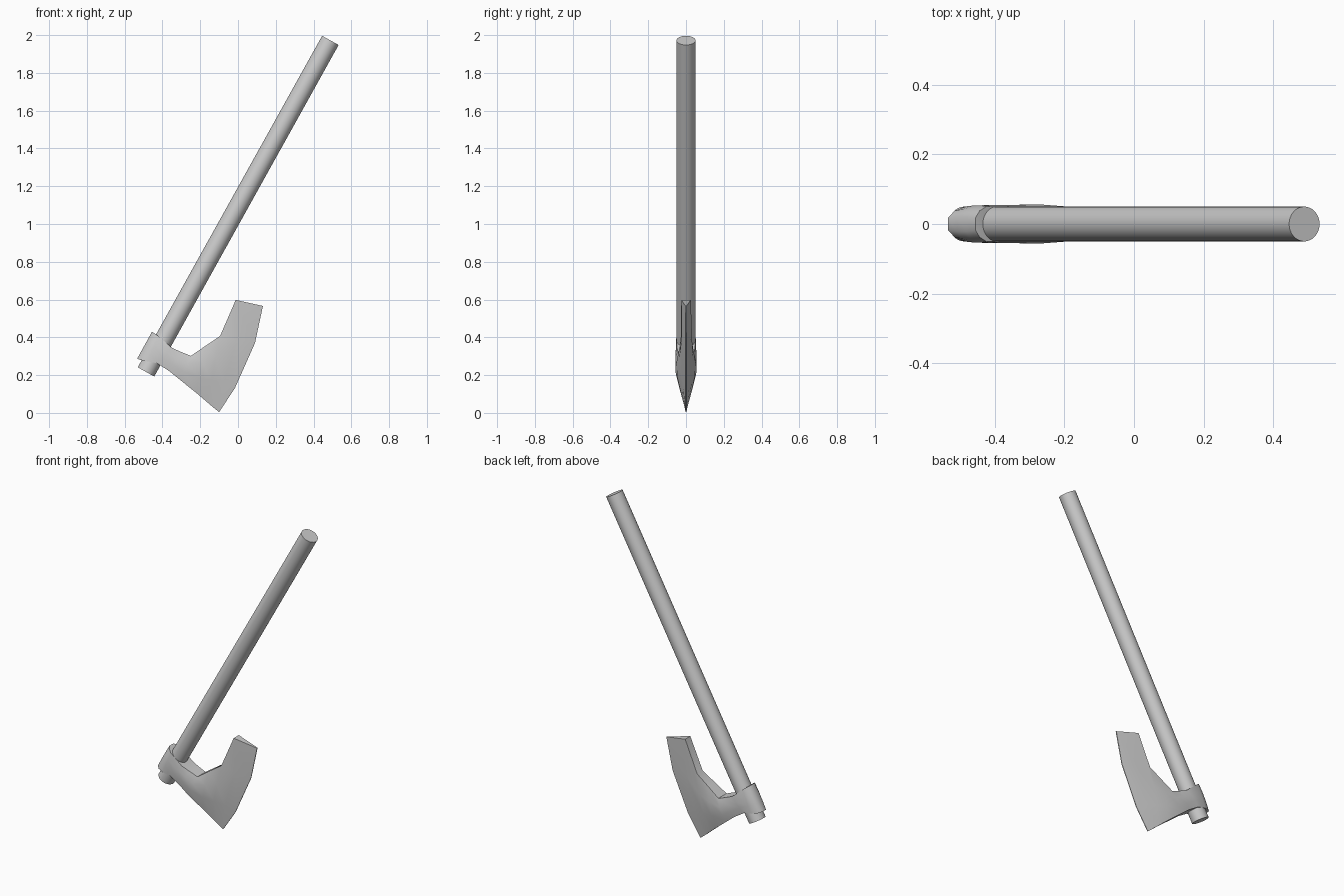
import bpy, bmesh, math
from mathutils import Vector

if "Cube" in bpy.data.objects:
    bpy.data.objects.remove(bpy.data.objects["Cube"])


def finish(bm, name, angle):
    bmesh.ops.recalc_face_normals(bm, faces=bm.faces)
    me = bpy.data.meshes.new(name)
    bm.to_mesh(me)
    bm.free()
    ob = bpy.data.objects.new(name, me)
    bpy.context.collection.objects.link(ob)
    bpy.ops.object.select_all(action='DESELECT')
    ob.select_set(True)
    bpy.context.view_layer.objects.active = ob
    bpy.ops.object.shade_smooth_by_angle(angle=math.radians(angle))
    return ob


# Handle: one long slanted pole through the eye of the head
start, end = Vector((-0.487, 0, 0.217)), Vector((0.489, 0, 1.972))
axis = end - start
bm = bmesh.new()
bmesh.ops.create_cone(bm, cap_ends=True, segments=32, radius1=0.05,
                      radius2=0.05, depth=axis.length)
bmesh.ops.rotate(bm, verts=bm.verts,
                 matrix=axis.to_track_quat('Z', 'Y').to_matrix())
bmesh.ops.translate(bm, verts=bm.verts, vec=(start + end) / 2)
finish(bm, "handle", 40)


# Axe head: loft from the poll to the cutting edge
def line(top, bottom):
    t, b = Vector(top), Vector(bottom)
    return [t.lerp(b, i / 3) for i in range(4)]


# each station: four points (x, z) top to bottom, then their half thickness
stations = [
    (line((-0.455, 0.43), (-0.534, 0.287)), (.018, .022, .022, .018)),
    (line((-0.443, 0.422), (-0.515, 0.28)), (.038, .042, .042, .038)),
    (line((-0.423, 0.407), (-0.48, 0.273)), (.051, .053, .053, .051)),
    (line((-0.349, 0.344), (-0.43, 0.263)), (.048, .055, .055, .050)),
    (line((-0.30, 0.322), (-0.365, 0.222)), (.042, .055, .055, .048)),
    (line((-0.249, 0.302), (-0.307, 0.175)), (.040, .056, .056, .046)),
    (line((-0.175, 0.353), (-0.22, 0.105)), (.033, .050, .046, .028)),
    (line((-0.095, 0.407), (-0.165, 0.058)), (.027, .036, .032, .015)),
    ([(-0.012, 0.598), (-0.005, 0.385), (-0.075, 0.165), (-0.13, 0.028)],
     (.025, .023, .019, .007)),
    ([(0.132, 0.566), (0.09, 0.37), (-0.016, 0.132), (-0.10, 0.004)],
     (.003, .002, .002, .002)),
]
bm = bmesh.new()
rings = []
for pts, half in stations:
    front = [bm.verts.new((p[0], -h, p[1])) for p, h in zip(pts, half)]
    back = [bm.verts.new((p[0], h, p[1])) for p, h in zip(pts, half)]
    rings.append(front + back[::-1])
for a, b in zip(rings, rings[1:]):
    for i in range(8):
        j = (i + 1) % 8
        bm.faces.new((a[i], a[j], b[j], b[i]))
# poll face and edge strip
for ring in (rings[0], rings[-1]):
    for i in range(3):
        bm.faces.new((ring[i], ring[i + 1], ring[6 - i], ring[7 - i]))
finish(bm, "axe_head", 50)
